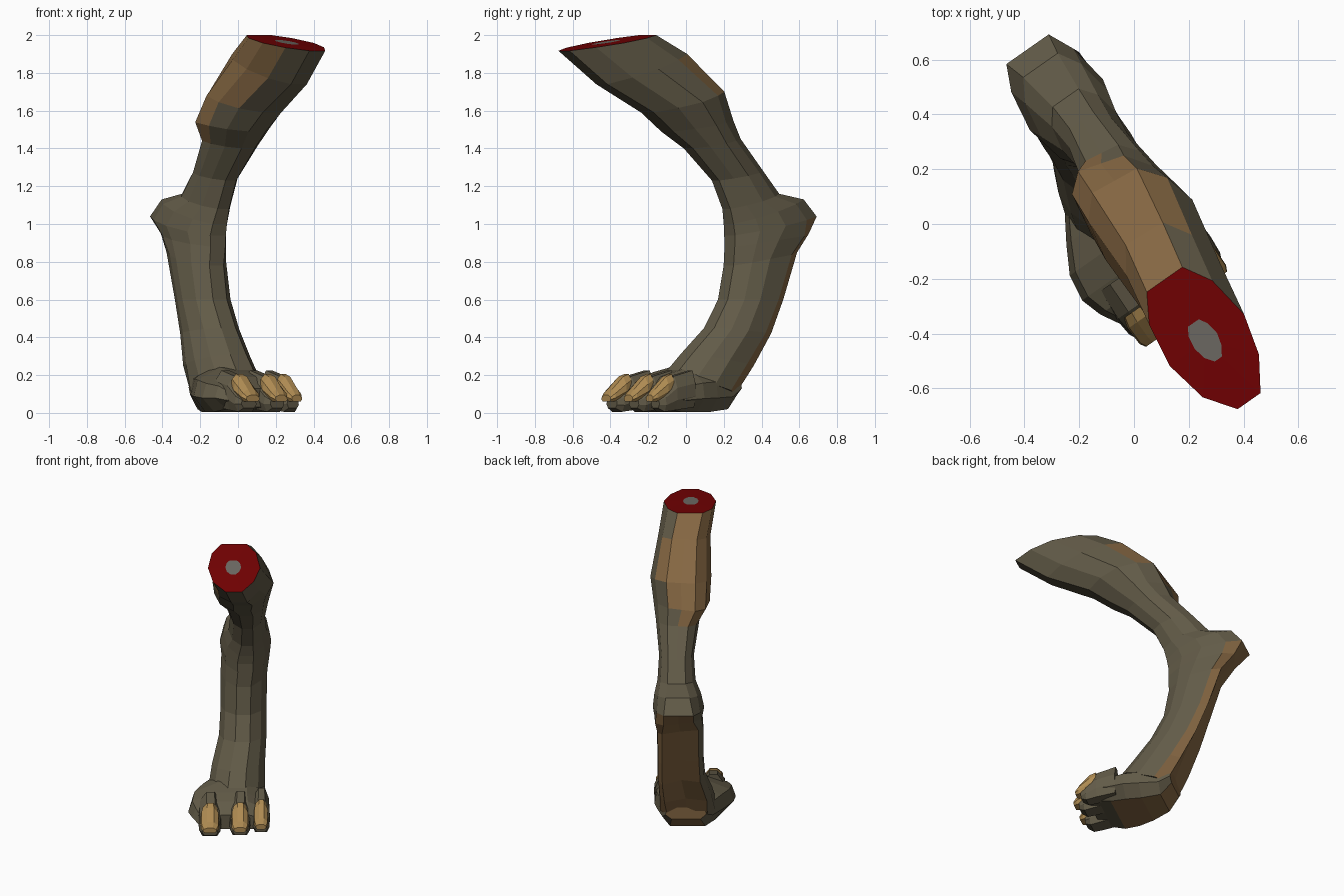
import bpy, bmesh, math
from mathutils import Vector

if "Cube" in bpy.data.objects:
    bpy.data.objects.remove(bpy.data.objects["Cube"])

A = math.radians(35)
C, S = math.cos(A), math.sin(A)


def world(f, s, z):
    """Leg frame (forward, sideways, up) to scene axes."""
    return Vector((S * f + C * s, -C * f + S * s, z))


def material(name, rgb):
    m = bpy.data.materials.new(name)
    m.diffuse_color = (*rgb, 1)
    m.use_nodes = True
    m.node_tree.nodes["Principled BSDF"].inputs["Base Color"].default_value = m.diffuse_color
    return m


HIDE = material("grey brown hide", (0.122, 0.104, 0.064))
TAN = material("tan hide", (0.235, 0.135, 0.055))
FLESH = material("cut red", (0.188, 0.0005, 0.001))
BONE = material("bone grey", (0.17, 0.16, 0.14))
CLAW = material("claw tan", (0.43, 0.26, 0.085))


def loft(name, rings, mats, rule):
    """Skin closed rings; rule(row, column) gives a material slot, row -1 / None = caps."""
    bm = bmesh.new()
    rows = [[bm.verts.new(world(*p)) for p in r] for r in rings]
    n = len(rows[0])
    for i in range(len(rows) - 1):
        for k in range(n):
            j = (k + 1) % n
            f = bm.faces.new((rows[i][k], rows[i][j], rows[i + 1][j], rows[i + 1][k]))
            f.material_index = rule(i, k)
    bm.faces.new(rows[0]).material_index = rule(-1, None)
    bm.faces.new(rows[-1]).material_index = rule(None, None)
    bmesh.ops.recalc_face_normals(bm, faces=bm.faces)
    me = bpy.data.meshes.new(name)
    bm.to_mesh(me)
    bm.free()
    for m in mats:
        me.materials.append(m)
    ob = bpy.data.objects.new(name, me)
    bpy.context.collection.objects.link(ob)
    return ob


def limb_ring(ff, zf, fb, zb, s0, s1, back=.48, skew=0, groove=0):
    """Eleven-sided section: back = half width of the rear face, skew = its slant, groove = its dent."""
    side = .85 if back < .6 else .97
    section = [(1, -.32), (.6, -.8), (0, -1), (-.62, -side), (-1, -back), (-1 + groove, 0),
               (-1, back), (-.62, side), (0, 1), (.56, .76), (1, .3)]
    cf, cz, cs = (ff + fb) / 2, (zf + zb) / 2, (s0 + s1) / 2
    return [(cf + a * (ff - fb) / 2 + (skew * b if a < 0 else 0),
             cs + b * (s1 - s0) / 2, cz + a * (zf - zb) / 2) for a, b in section]


# Limb: front edge (forward, z), back edge (forward, z), side limits, rear shape
LEG = [
    (.58, 1.95, .42, 1.973, -.08, .02),
    (.77, 1.917, .23, 2.0, -.19, .14),
    (.55, 1.74, .05, 1.9, -.155, .175, .48, .01),
    (.27, 1.59, -.17, 1.7, -.16, .225, .48, .02),
    (.14, 1.49, -.25, 1.55, -.15, .205, .48, .05),
    (.02, 1.40, -.28, 1.45, -.085, .19, .48, .02),
    (-.15, 1.23, -.42, 1.28, -.05, .17),
    (-.22, 1.08, -.52, 1.16, -.06, .18),
    (-.24, 1.0, -.67, 1.13, -.095, .20, .52),
    (-.25, .94, -.745, 1.04, -.115, .21, .58),
    (-.25, .88, -.67, .95, -.105, .20, .62, -.04),
    (-.25, .78, -.58, .85, -.11, .185, .78, -.04, .12),
    (-.215, .6, -.495, .6, -.11, .18, .8, -.035, .25),
    (-.13, .45, -.425, .42, -.12, .18, .8, -.025, .3),
    (0, .31, -.33, .25, -.165, .17, .8, -.015, .2),
    (.1, .2, -.24, .1, -.19, .17, .7),
]
CALF = {1: (1, 2, 3, 4, 5), 2: (1, 2, 3, 4, 5, 6), 3: (2, 3, 4, 5), 4: (2, 3, 4)}


def leg_rule(row, col):
    if row == -1:
        return 3                                   # bone end
    if row == 0:
        return 2                                   # cut flesh
    if row in CALF and col in CALF[row]:
        return 1                                   # calf patch
    if row is not None and row >= 9 and col in (4, 5, 6):
        return 1                                   # rear of the lower limb
    return 0


loft("leg", [limb_ring(*r) for r in LEG], [HIDE, TAN, FLESH, BONE], leg_rule)


# Low foot sections, running heel to toe: forward, side limits, top, bottom
def foot_ring(f, s0, s1, top, bot):
    w, h = s1 - s0, top - bot
    prof = [(.15, 0), (.85, 0), (1, .3), (.97, .65), (.72, 1), (.35, 1), (.05, .72), (0, .35)]
    return [(f, s0 + a * w, bot + b * h) for a, b in prof]


FOOT = [
    (-.27, -.13, .13, .2, .1),
    (-.2, -.17, .15, .24, .02),
    (-.08, -.245, .18, .25, .006),
    (.02, -.30, .2, .24, .006),
    (.12, -.315, .2, .215, .006),
    (.2, -.29, .2, .19, .02),
    (.27, -.25, .19, .13, .03),
]
loft("foot", [foot_ring(*r) for r in FOOT], [HIDE, TAN],
     lambda row, col: 1 if (col == 0 and row is not None and row < 4) or row == -1 else 0)

# Toes with a sloping claw over each tip
for i, (tip, s, w) in enumerate([(.38, -.178, .135), (.37, .012, .125), (.325, .145, .105)]):
    toe = [(tip - .25, s - w * .5, s + w * .5, .225, .03),
           (tip - .13, s - w * .55, s + w * .55, .195, .015),
           (tip - .06, s - w * .5, s + w * .5, .12, 0.006),
           (tip - .025, s - w * .36, s + w * .36, .085, .025)]
    loft(f"toe_{i + 1}", [foot_ring(*r) for r in toe], [HIDE], lambda r, c: 0)
    claw = [(tip - .12, s - w * .36, s + w * .36, .207, .11),
            (tip - .08, s - w * .44, s + w * .44, .192, .08),
            (tip - .01, s - w * .42, s + w * .42, .125, .06),
            (tip + .012, s - w * .32, s + w * .32, .095, .06)]
    loft(f"claw_{i + 1}", [foot_ring(*r) for r in claw], [CLAW], lambda r, c: 0)
